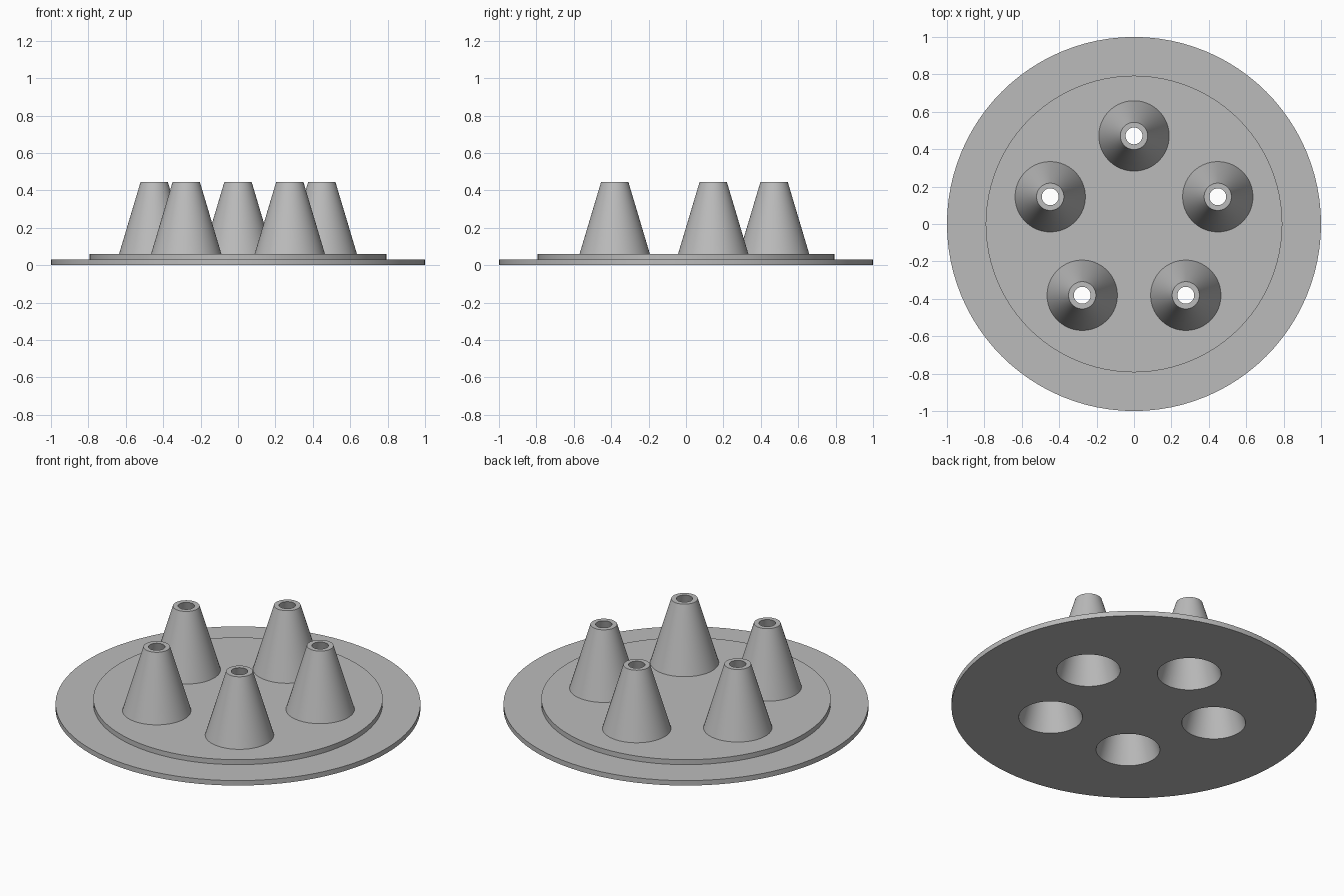
import bpy, bmesh, math

default = bpy.data.objects.get("Cube")
if default:
    bpy.data.objects.remove(default, do_unlink=True)

SEGMENTS = 96
STEP_TOP, SPOUT_TOP = 0.06, 0.445
HOLE_BOTTOM, HOLE_TOP = 0.175, 0.045
RING = 0.471

grey = bpy.data.materials.new("plain_grey")
grey.use_nodes = True
colour = (0.5, 0.5, 0.5, 1)
grey.diffuse_color = colour
grey.node_tree.nodes["Principled BSDF"].inputs["Base Color"].default_value = colour


def lathe(name, profile, location=(0, 0, 0)):
    """Spin a (radius, height) profile around z."""
    bm = bmesh.new()
    verts = [bm.verts.new((r, 0, z)) for r, z in profile]
    edges = [bm.edges.new(pair) for pair in zip(verts, verts[1:])]
    bmesh.ops.spin(bm, geom=verts + edges, cent=(0, 0, 0), axis=(0, 0, 1),
                   angle=math.tau, steps=SEGMENTS, use_duplicate=False)
    bmesh.ops.remove_doubles(bm, verts=bm.verts, dist=1e-5)
    bmesh.ops.recalc_face_normals(bm, faces=bm.faces)
    mesh = bpy.data.meshes.new(name)
    bm.to_mesh(mesh)
    bm.free()
    mesh.materials.append(grey)
    obj = bpy.data.objects.new(name, mesh)
    obj.location = location
    bpy.context.collection.objects.link(obj)
    return obj


def hole_radius(z):
    return HOLE_BOTTOM + (HOLE_TOP - HOLE_BOTTOM) * z / SPOUT_TOP


def smooth(obj):
    bpy.ops.object.select_all(action="DESELECT")
    obj.select_set(True)
    bpy.context.view_layer.objects.active = obj
    bpy.ops.object.shade_smooth_by_angle(angle=math.radians(30))


# Stepped round base
base = lathe("stepped_base", [(0, 0), (1, 0), (1, 0.03), (0.793, 0.03),
                              (0.793, STEP_TOP), (0, STEP_TOP)])

# Five hollow tapered spouts, each with a matching cutter for the base
for i in range(5):
    angle = math.radians(90 + 72 * i)
    place = (RING * math.cos(angle), RING * math.sin(angle), 0)
    spout = lathe(f"spout_{i + 1}", [(0.188, STEP_TOP), (0.073, SPOUT_TOP),
                                     (HOLE_TOP, SPOUT_TOP),
                                     (hole_radius(STEP_TOP), STEP_TOP),
                                     (0.188, STEP_TOP)], place)
    smooth(spout)

    low, high = -0.05, STEP_TOP + 0.05
    cutter = lathe("hole_cutter", [(0, low), (hole_radius(low), low),
                                   (hole_radius(high), high), (0, high)], place)
    cutter.hide_render = True
    cut = base.modifiers.new("spout_hole", "BOOLEAN")
    cut.operation = "DIFFERENCE"
    cut.solver = "EXACT"
    cut.object = cutter
    bpy.context.view_layer.objects.active = base
    bpy.ops.object.modifier_apply(modifier=cut.name)
    bpy.data.objects.remove(cutter, do_unlink=True)

smooth(base)
